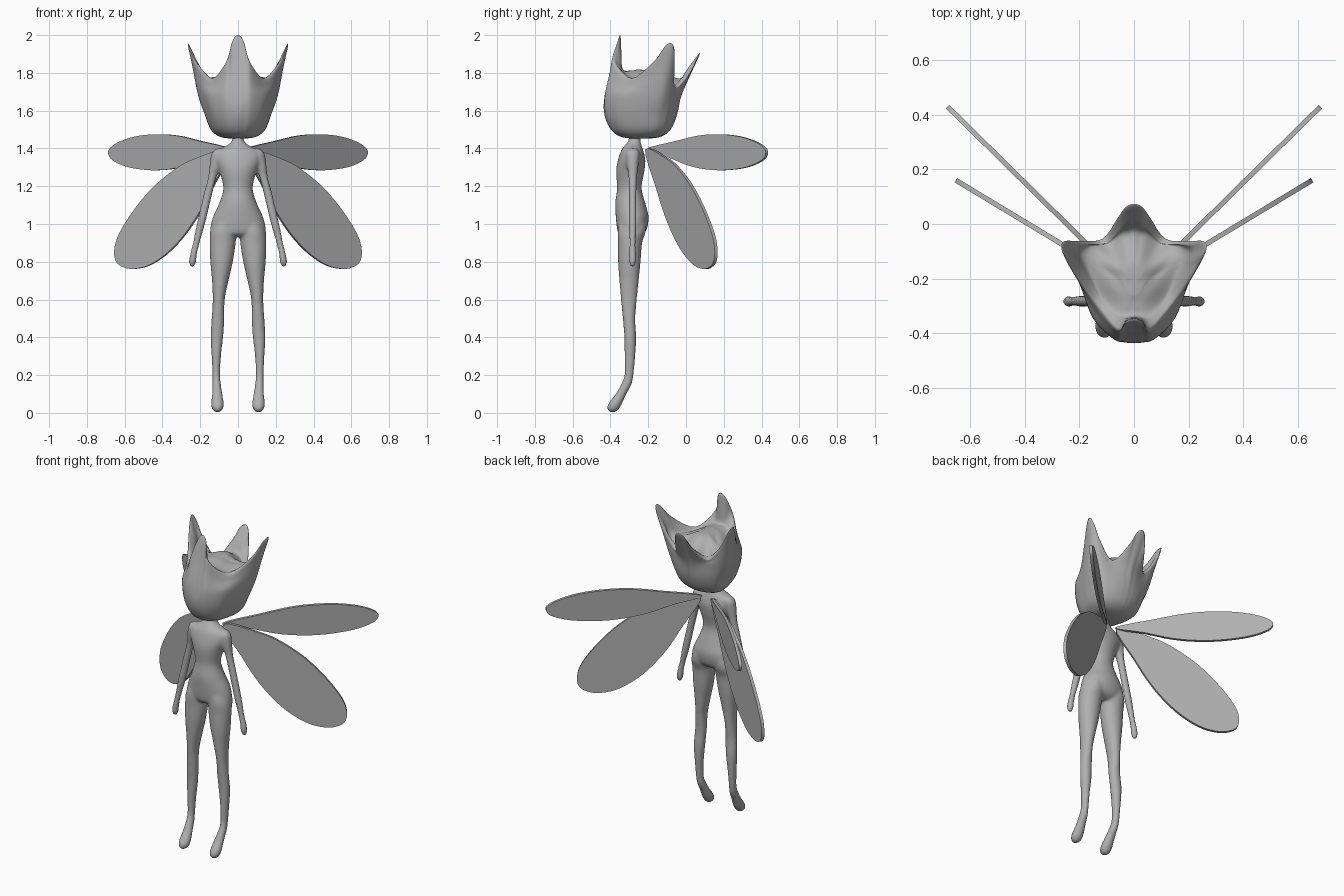
import bpy, bmesh, math
from mathutils import Vector

if "Cube" in bpy.data.objects:
    bpy.data.objects.remove(bpy.data.objects["Cube"])

grey = bpy.data.materials.new("plain grey")
grey.diffuse_color = (0.435, 0.435, 0.435, 1)
grey.use_nodes = True
grey.node_tree.nodes["Principled BSDF"].inputs["Base Color"].default_value = grey.diffuse_color


def spline(pts, steps, closed=False):
    """Smooth curve passing through every point (any dimension)."""
    n, out = len(pts), []
    for i in range(n if closed else n - 1):
        def at(k):
            return pts[k % n] if closed else pts[max(0, min(n - 1, k))]
        a, b, c, d = at(i - 1), at(i), at(i + 1), at(i + 2)
        for s in range(steps):
            t = s / steps
            out.append(tuple(
                0.5 * (2 * q + (r - p) * t + (2 * p - 5 * q + 4 * r - w) * t * t
                       + (3 * q - p - 3 * r + w) * t ** 3)
                for p, q, r, w in zip(a, b, c, d)))
    if not closed:
        out.append(tuple(pts[-1]))
    return out


def loft(bm, rings):
    """Skin closed rings and close both ends."""
    rows = [[bm.verts.new(p) for p in ring] for ring in rings]
    n = len(rows[0])
    for a, b in zip(rows, rows[1:]):
        for i in range(n):
            j = (i + 1) % n
            bm.faces.new((a[i], a[j], b[j], b[i]))
    for row in (rows[0], rows[-1]):
        mid = bm.verts.new(sum((v.co for v in row), Vector()) / n)
        for i in range(n):
            bm.faces.new((row[i], row[(i + 1) % n], mid))


def tube(bm, sections, side=1, n=20):
    """sections: (z, x_min, x_max, y_min, y_max) of stacked ellipses."""
    rings = []
    for z, x0, x1, y0, y1 in spline(sections, 5):
        cx, cy, rx, ry = (x0 + x1) / 2, (y0 + y1) / 2, (x1 - x0) / 2, (y1 - y0) / 2
        rings.append([(side * (cx + rx * math.cos(2 * math.pi * i / n)),
                       cy + ry * math.sin(2 * math.pi * i / n), z) for i in range(n)])
    loft(bm, rings)


def finish(bm, name):
    bmesh.ops.recalc_face_normals(bm, faces=bm.faces)
    me = bpy.data.meshes.new(name)
    bm.to_mesh(me)
    bm.free()
    me.materials.append(grey)
    ob = bpy.data.objects.new(name, me)
    bpy.context.collection.objects.link(ob)
    return ob


# Body: torso, legs and arms blended into one smooth skin
bm = bmesh.new()
torso = [(1.48, -.032, .032, -.305, -.24), (1.44, -.032, .032, -.305, -.24),
         (1.415, -.06, .06, -.325, -.235), (1.385, -.115, .115, -.345, -.225),
         (1.34, -.125, .125, -.36, -.215), (1.28, -.1, .1, -.37, -.22),
         (1.19, -.078, .078, -.365, -.235), (1.11, -.1, .1, -.375, -.215),
         (1.04, -.132, .132, -.372, -.198), (.98, -.147, .147, -.366, -.205),
         (.95, -.14, .14, -.358, -.222), (.932, -.08, .08, -.335, -.25)]
leg = [(1.08, .05, .085, -.31, -.25), (1.02, .025, .12, -.35, -.215),
       (.96, .01, .146, -.362, -.213), (.9, .012, .15, -.36, -.232),
       (.8, .027, .147, -.36, -.24), (.7, .05, .138, -.353, -.25),
       (.6, .07, .134, -.345, -.26), (.5, .072, .14, -.335, -.268),
       (.4, .078, .146, -.327, -.264), (.3, .09, .14, -.326, -.268),
       (.2, .094, .136, -.326, -.278), (.15, .09, .136, -.345, -.288),
       (.1, .082, .138, -.373, -.315), (.05, .075, .142, -.41, -.338),
       (.02, .08, .137, -.418, -.355), (.002, .1, .118, -.4, -.375)]
arm = [(1.4, .085, .115, -.3, -.26), (1.375, .07, .14, -.318, -.245),
       (1.32, .085, .15, -.315, -.25), (1.25, .113, .158, -.305, -.258),
       (1.15, .138, .184, -.302, -.262), (1.0, .174, .219, -.302, -.262),
       (.9, .203, .239, -.3, -.266), (.84, .217, .254, -.302, -.264),
       (.8, .221, .26, -.302, -.264), (.772, .232, .252, -.292, -.274)]
tube(bm, torso, n=28)
for s in (1, -1):
    tube(bm, leg, s)
    tube(bm, arm, s)
body = finish(bm, "body")
skin = body.modifiers.new("blend", 'REMESH')
skin.mode = 'VOXEL'
skin.voxel_size = 0.007
skin.use_smooth_shade = True
soft = body.modifiers.new("soften", 'SMOOTH')
soft.factor = 0.5
soft.iterations = 12

# Head: tulip shape with four horns, each half row runs front to back
rim = [(0, -.35, 2.0), (.03, -.36, 1.968), (.062, -.385, 1.86), (.14, -.295, 1.768),
       (.222, -.175, 1.855), (.257, -.112, 1.94), (.266, -.08, 1.957),
       (.252, -.062, 1.925), (.2, -.062, 1.82), (.115, -.055, 1.72),
       (.058, .025, 1.81), (.03, .062, 1.885), (0, .074, 1.905)]
mid = [(0, -.43), (.075, -.42), (.15, -.345), (.192, -.23), (.21, -.13),
       (.165, -.075), (.105, -.055), (.052, -.035), (0, -.024)]
low = [(0, -.432), (.07, -.415), (.13, -.355), (.165, -.25), (.175, -.15),
       (.14, -.09), (.09, -.065), (.045, -.052), (0, -.047)]
inner = [(0, -.335, 1.82), (.05, -.33, 1.805), (.11, -.265, 1.768), (.155, -.18, 1.772),
         (.185, -.11, 1.785), (.14, -.085, 1.755), (.09, -.08, 1.735),
         (.045, -.05, 1.755), (0, -.035, 1.77)]


def widen(row):
    """Add a column beside every horn tip."""
    s, out = spline(row, 2), []
    for i, p in enumerate(row):
        out.append(p)
        if i in (0, 3, 4, 7):
            out.append(s[2 * i + 1])
    return out


mid, low, inner = widen(mid), widen(low), widen(inner)


def flat(row, z, k=1.0, droop=0.0):
    return [(p[0] * k, -.24 + (p[1] + .24) * k, z - droop * p[0] ** 2) for p in row]


def mix(a, b, t):
    return [tuple(p + (q - p) * t for p, q in zip(u, v)) for u, v in zip(a, b)]


rows = [flat(low, 1.452, .2), flat(low, 1.462, .55), flat(low, 1.5, .82), flat(low, 1.58),
        flat(mid, 1.68), mix(flat(mid, 1.68), rim, .55), rim, mix(inner, rim, .45), inner,
        flat(inner, 1.812, .55, .9), flat(inner, 1.818, .2, .15)]
full = [r + [(-x, y, z) for x, y, z in r[-2:0:-1]] for r in rows]
around = [spline(r, 4, closed=True) for r in full]
columns = [spline(list(c), 5) for c in zip(*around)]
bm = bmesh.new()
loft(bm, list(zip(*columns)))
head = finish(bm, "head")
head.data.shade_smooth()

# Wings: thin upright plates swept backwards
upper = [(.035, 1.395), (.2, 1.44), (.32, 1.468), (.43, 1.475), (.54, 1.463), (.63, 1.432),
         (.677, 1.395), (.677, 1.36), (.65, 1.332), (.58, 1.302), (.48, 1.286),
         (.38, 1.287), (.27, 1.308), (.15, 1.355)]
lower = [(.04, 1.395), (.22, 1.348), (.33, 1.29), (.45, 1.19), (.55, 1.07), (.625, .95),
         (.65, .87), (.645, .81), (.615, .777), (.55, .762), (.45, .79), (.33, .885),
         (.22, 1.03), (.13, 1.2)]


def wing(name, outline, x0, y0, slope, side):
    thick = Vector((slope, -1, 0)).normalized() * 0.009
    bm = bmesh.new()
    sides = []
    for d in (thick, -thick):
        sides.append([bm.verts.new((side * (x + d.x), y0 + (x - x0) * slope + d.y, z))
                      for x, z in spline(outline, 4, closed=True)])
    a, b = sides
    bm.faces.new(a)
    bm.faces.new(b[::-1])
    for i in range(len(a)):
        j = (i + 1) % len(a)
        bm.faces.new((a[j], a[i], b[i], b[j]))
    finish(bm, name)


for s, label in ((1, "right"), (-1, "left")):
    wing("upper_wing_" + label, upper, .17, -.075, .985, s)
    wing("lower_wing_" + label, lower, .27, -.07, .603, s)
